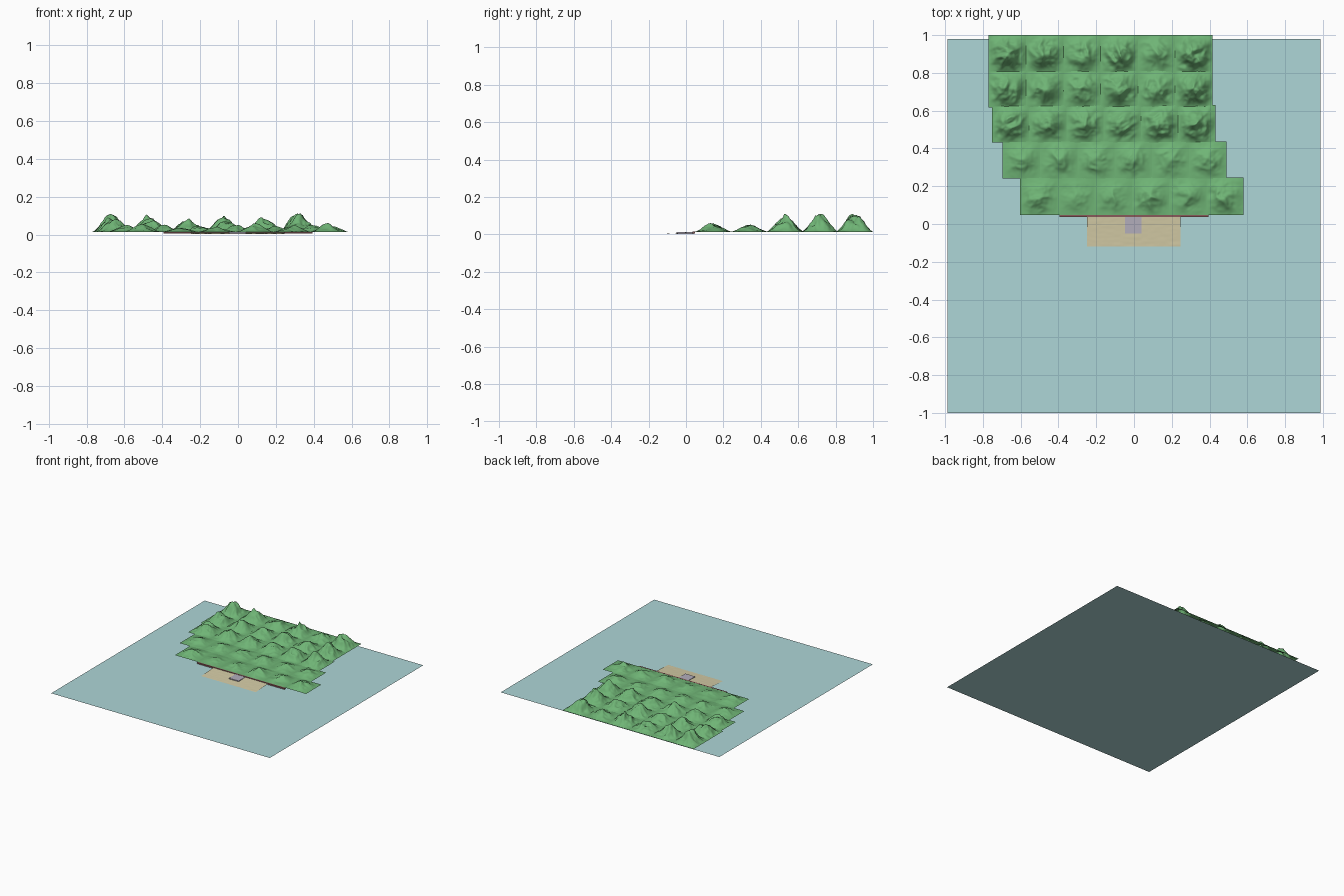
import bpy, bmesh, random
from mathutils import Vector, noise

if "Cube" in bpy.data.objects:
    bpy.data.objects.remove(bpy.data.objects["Cube"])

random.seed(4)


def material(name, rgb):
    m = bpy.data.materials.new(name)
    m.diffuse_color = (*rgb, 1)
    m.use_nodes = True
    m.node_tree.nodes["Principled BSDF"].inputs["Base Color"].default_value = m.diffuse_color
    return m


SEA = material("sea_blue", (0.42, 0.67, 0.68))
GRASS = material("grass_green", (0.16, 0.46, 0.18))
SAND = material("sand", (0.66, 0.60, 0.38))
STONE = material("stone", (0.45, 0.42, 0.50))
WALL = material("wall_brown", (0.25, 0.10, 0.10))


def sheet(name, x0, x1, y0, y1, n, height, mat):
    """Grid sheet; height(u, v) takes u, v in -1..1 and returns z."""
    bm = bmesh.new()
    bmesh.ops.create_grid(bm, x_segments=n, y_segments=n, size=1)
    for v in bm.verts:
        u, w = v.co.x, v.co.y
        v.co = ((x0 + x1) / 2 + u * (x1 - x0) / 2,
                (y0 + y1) / 2 + w * (y1 - y0) / 2, height(u, w))
    for f in bm.faces:
        f.smooth = n > 1
    me = bpy.data.meshes.new(name)
    bm.to_mesh(me)
    bm.free()
    me.materials.append(mat)
    ob = bpy.data.objects.new(name, me)
    bpy.context.collection.objects.link(ob)
    return ob


def box(name, x0, x1, y0, y1, z0, z1, mat):
    bpy.ops.mesh.primitive_cube_add(
        size=1, location=((x0 + x1) / 2, (y0 + y1) / 2, (z0 + z1) / 2))
    ob = bpy.context.object
    ob.name = ob.data.name = name
    ob.scale = (x1 - x0, y1 - y0, z1 - z0)
    ob.data.materials.append(mat)


def hill(name, x0, y0, size, peak):
    """One square hill tile: ridged noise fading to a flat border."""
    seed = Vector((random.uniform(0, 50), random.uniform(0, 50), random.uniform(0, 50)))
    cx, cy = random.uniform(-0.15, 0.15), random.uniform(-0.12, 0.12)

    def raw(u, v):
        fade = max(0, (1 - u * u) * (1 - v * v))
        r = ((u - cx) ** 2 + (v - cy) ** 2) ** 0.5
        p = Vector((u, v, 0))
        ridge = 1 - abs(noise.noise(p * 1.6 + seed)) * 2
        ridge += 0.35 * (1 - abs(noise.noise(p * 3.7 + seed)) * 2)
        return fade ** 1.3 * max(0, 0.15 + 0.5 * max(0, 1 - 1.1 * r) + 0.28 * ridge)

    n = 32
    top = max(raw(i / 16 - 1, j / 16 - 1) for i in range(n + 1) for j in range(n + 1))
    return sheet(name, x0, x0 + size, y0, y0 + size, n,
                 lambda u, v: BASE + raw(u, v) / top * (peak - BASE), GRASS)


# Sea
sheet("sea", -0.987, 0.987, -1.0, 0.98, 1, lambda u, v: 0.0, SEA)

# Hill rows: left edge, front edge, six peak heights
BASE, TILE = 0.014, 0.198
ROWS = [
    (-0.603, 0.047, (0.055, 0.035, 0.042, 0.06, 0.05, 0.06)),
    (-0.695, 0.240, (0.05, 0.052, 0.045, 0.05, 0.045, 0.05)),
    (-0.753, 0.432, (0.08, 0.075, 0.085, 0.07, 0.09, 0.11)),
    (-0.769, 0.617, (0.09, 0.085, 0.07, 0.09, 0.07, 0.11)),
    (-0.769, 0.802, (0.11, 0.105, 0.065, 0.10, 0.065, 0.10)),
]
for r, (x0, y0, peaks) in enumerate(ROWS):
    for c, peak in enumerate(peaks):
        hill(f"hill_{r + 1}_{c + 1}", x0 + c * 0.1972, y0, TILE, peak)

# Beach sloping gently up from the water
sheet("beach", -0.248, 0.245, -0.12, 0.04, 30,
      lambda u, v: 0.0065 + 0.0045 * v + 0.0008 * noise.noise(Vector((u * 9, v * 4, 3))), SAND)

# Stone landing and low wall at the foot of the hills
box("stone_landing", -0.047, 0.041, -0.05, 0.04, 0.002, 0.0125, STONE)
box("low_wall", -0.395, 0.395, 0.036, 0.047, 0.004, 0.0145, WALL)
